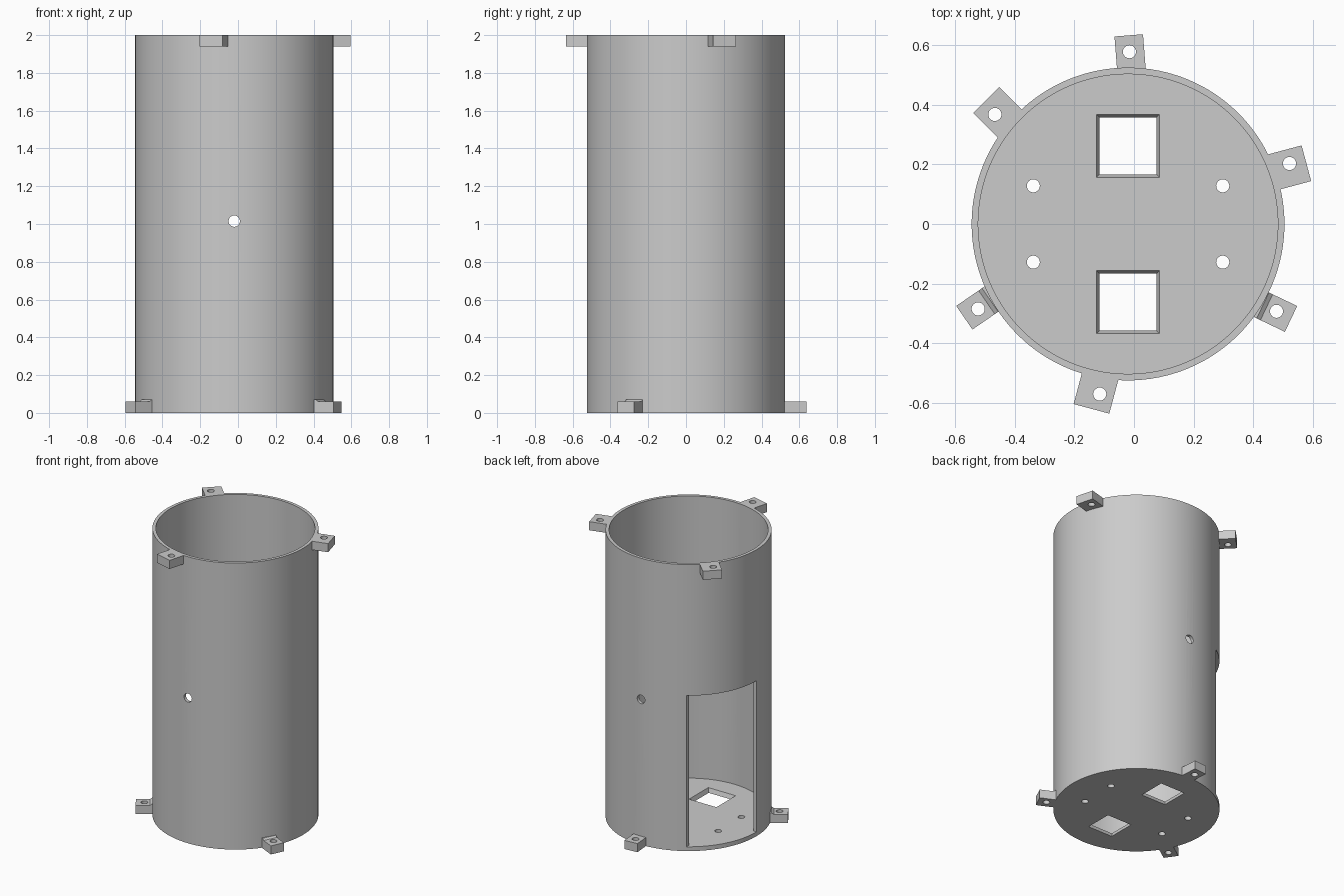
import bpy
import bmesh
import math
from mathutils import Matrix, Vector

cube = bpy.data.objects.get("Cube")
if cube:
    bpy.data.objects.remove(cube, do_unlink=True)

CENTRE = Vector((-0.02, 0, 0))
HEIGHT = 2.0
OUTER, INNER, FLOOR = 0.525, 0.503, 0.03
TAB_HEIGHT = 0.06

grey = bpy.data.materials.new("plain grey")
grey.use_nodes = True
grey.diffuse_color = (0.6, 0.6, 0.6, 1)
grey.node_tree.nodes["Principled BSDF"].inputs["Base Color"].default_value = grey.diffuse_color


def add_object(name, bm):
    mesh = bpy.data.meshes.new(name)
    bmesh.ops.recalc_face_normals(bm, faces=bm.faces)
    bm.to_mesh(mesh)
    bm.free()
    obj = bpy.data.objects.new(name, mesh)
    mesh.materials.append(grey)
    bpy.context.collection.objects.link(obj)
    return obj


def cone(name, centre, r_low, r_high, depth, sides, turn=None):
    bm = bmesh.new()
    matrix = Matrix.Translation(centre) @ (turn or Matrix())
    bmesh.ops.create_cone(bm, cap_ends=True, segments=sides, radius1=r_low,
                          radius2=r_high, depth=depth, matrix=matrix)
    return add_object(name, bm)


def box(name, low, high):
    low, high = Vector(low), Vector(high)
    bm = bmesh.new()
    matrix = Matrix.Translation((low + high) / 2) @ Matrix.Diagonal((high - low).to_4d())
    bmesh.ops.create_cube(bm, size=1, matrix=matrix)
    return add_object(name, bm)


def activate(obj):
    bpy.ops.object.select_all(action='DESELECT')
    obj.select_set(True)
    bpy.context.view_layer.objects.active = obj


def cut(obj, cutters):
    activate(obj)
    for cutter in cutters:
        cutter.hide_render = True
        mod = obj.modifiers.new("cut", 'BOOLEAN')
        mod.operation = 'DIFFERENCE'
        mod.solver = 'EXACT'
        mod.object = cutter
        bpy.ops.object.modifier_apply(modifier=mod.name)
        bpy.data.objects.remove(cutter, do_unlink=True)
    bpy.ops.object.shade_smooth_by_angle(angle=math.radians(30))


# Open-topped canister with a thin floor
body = cone("canister", CENTRE + Vector((0, 0, HEIGHT / 2)), OUTER, OUTER, HEIGHT, 128)
cutters = [cone("bore", CENTRE + Vector((0, 0, FLOOR + HEIGHT / 2)), INNER, INNER, HEIGHT, 128)]

# Side doorway above the floor
cutters.append(box("doorway", (-0.8, 0, FLOOR), (-0.31, 0.8, 1.085)))

# Cross hole through front and back walls
cutters.append(cone("cross_hole", CENTRE + Vector((0, 0, 1.015)), 0.03, 0.03, 1.5, 32,
                    Matrix.Rotation(math.pi / 2, 4, 'X')))

# Tapered square ports and screw holes in the floor
for side in (-1, 1):
    cutters.append(cone("square_port", CENTRE + Vector((0, side * 0.262, FLOOR / 2)),
                        0.133, 0.151, FLOOR * 1.2, 4, Matrix.Rotation(math.pi / 4, 4, 'Z')))
    for x in (-0.318, 0.318):
        cutters.append(cone("screw_hole", CENTRE + Vector((x, side * 0.128, 0)),
                            0.022, 0.022, 0.2, 24))
cut(body, cutters)


# Mounting tabs: a side profile extruded across, drilled and turned into place
def mounting_tab(name, angle, z, left, right, hole, ramp):
    profile = [(0.512, 0), (0.631, 0), (0.631, TAB_HEIGHT)]
    if ramp:
        profile += [(0.54, TAB_HEIGHT), (0.526, 0.07), (0.512, 0.07)]
    else:
        profile += [(0.512, TAB_HEIGHT)]
    bm = bmesh.new()
    face = bm.faces.new([bm.verts.new((r, left, h)) for r, h in profile])
    ext = bmesh.ops.extrude_face_region(bm, geom=[face])
    moved = [v for v in ext["geom"] if isinstance(v, bmesh.types.BMVert)]
    bmesh.ops.translate(bm, verts=moved, vec=(0, right - left, 0))
    tab = add_object(name, bm)
    cut(tab, [cone("tab_hole", (0.576, hole, 0), 0.022, 0.022, 0.3, 24)])
    tab.data.transform(Matrix.Translation(CENTRE + Vector((0, 0, z)))
                       @ Matrix.Rotation(math.radians(angle), 4, 'Z'))


for i in range(3):
    mounting_tab(f"top_tab_{i + 1}", 15 + 120 * i, HEIGHT - TAB_HEIGHT,
                 -0.02, 0.104, 0.056, False)
    mounting_tab(f"bottom_tab_{i + 1}", 94.5 + 120 * i, 0,
                 -0.1, -0.004, -0.05, i > 0)
